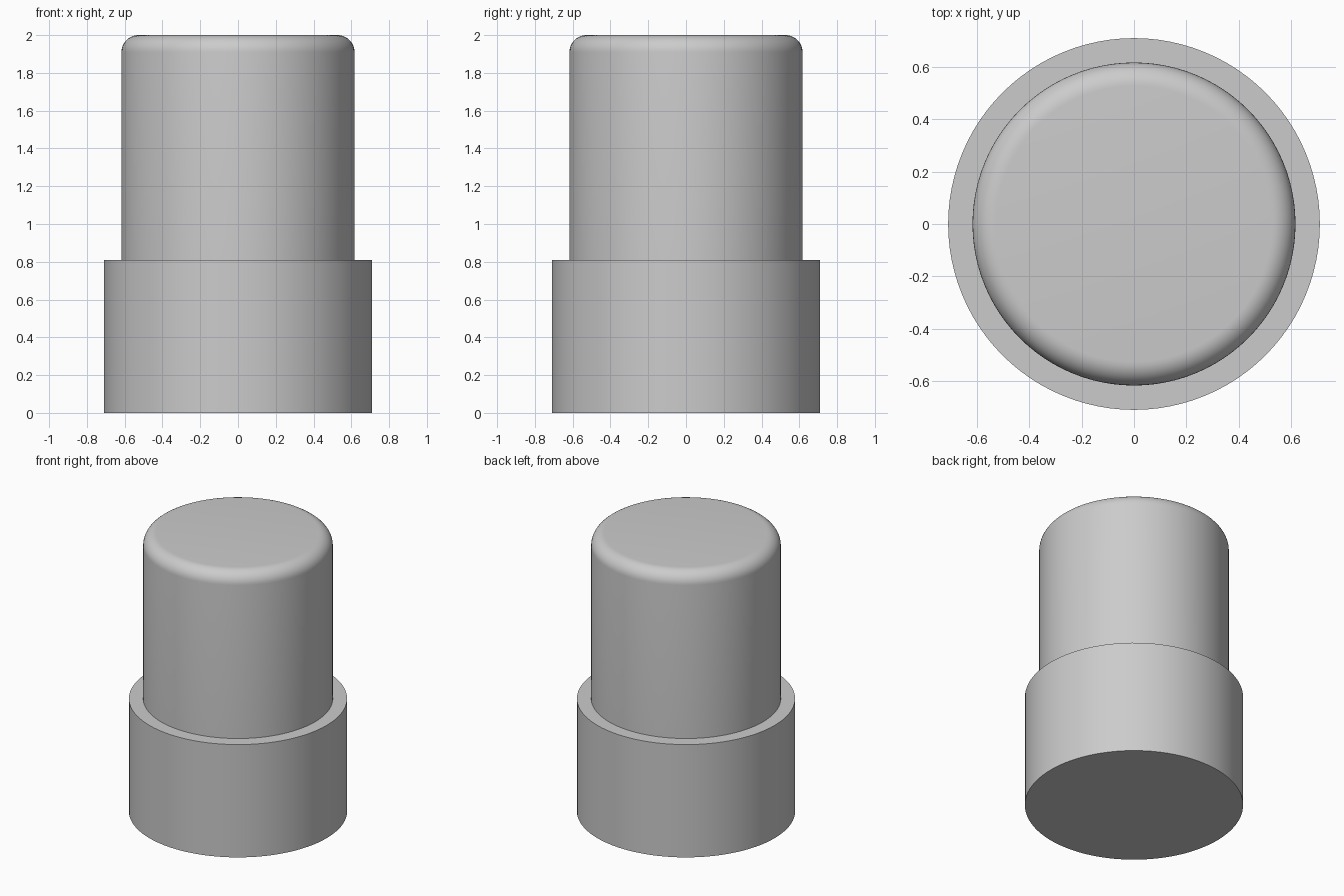
import bpy
import bmesh
from math import cos, sin, pi, radians

cube = bpy.data.objects.get("Cube")
if cube:
    bpy.data.objects.remove(cube, do_unlink=True)

COLLAR_R, COLLAR_H = 0.71, 0.81
POST_R, TOP, FILLET = 0.617, 2.0, 0.09
SIDES, FILLET_STEPS = 96, 10

grey = bpy.data.materials.new("plain grey")
grey.use_nodes = True
colour = (0.6, 0.6, 0.6, 1)
grey.diffuse_color = colour
grey.node_tree.nodes["Principled BSDF"].inputs["Base Color"].default_value = colour

# Half profile: wide collar, step, then post with a rounded top rim
profile = [(0, 0), (COLLAR_R, 0), (COLLAR_R, COLLAR_H), (POST_R, COLLAR_H)]
for i in range(FILLET_STEPS + 1):
    a = pi / 2 * i / FILLET_STEPS
    profile.append((POST_R - FILLET + FILLET * cos(a), TOP - FILLET + FILLET * sin(a)))
profile.append((0, TOP))

# Revolve the profile into one closed solid
bm = bmesh.new()
verts = [bm.verts.new((r, 0, z)) for r, z in profile]
edges = [bm.edges.new(pair) for pair in zip(verts, verts[1:])]
bmesh.ops.spin(bm, geom=verts + edges, cent=(0, 0, 0), axis=(0, 0, 1),
               angle=2 * pi, steps=SIDES, use_merge=True)
bmesh.ops.remove_doubles(bm, verts=bm.verts, dist=0.0001)
bmesh.ops.recalc_face_normals(bm, faces=bm.faces)
mesh = bpy.data.meshes.new("stepped_plug")
bm.to_mesh(mesh)
bm.free()
mesh.materials.append(grey)

plug = bpy.data.objects.new("stepped_plug", mesh)
bpy.context.collection.objects.link(plug)
bpy.context.view_layer.objects.active = plug
plug.select_set(True)
bpy.ops.object.shade_smooth_by_angle(angle=radians(30))
